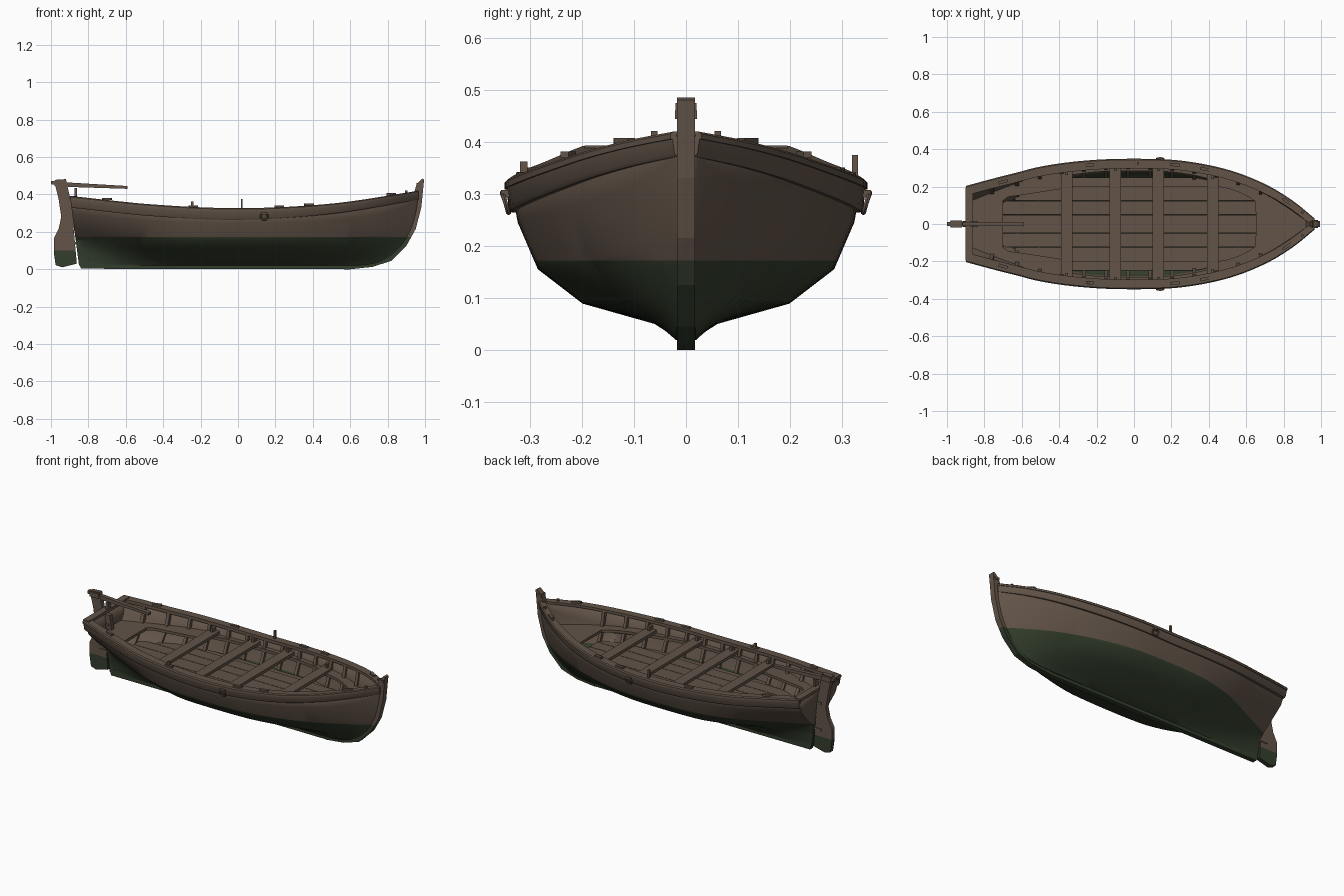
import bpy, bmesh, math
from mathutils import Matrix

if "Cube" in bpy.data.objects:
    bpy.data.objects.remove(bpy.data.objects["Cube"])


def material(name, rgb):
    m = bpy.data.materials.new(name)
    m.diffuse_color = (*rgb, 1)
    m.use_nodes = True
    m.node_tree.nodes["Principled BSDF"].inputs["Base Color"].default_value = m.diffuse_color
    return m


WOOD = material("brown_wood", (0.122, 0.088, 0.065))
GREEN = material("green_bottom_paint", (0.034, 0.048, 0.026))
WATERLINE = 0.172


def curve(x, pts):
    """Smooth interpolation through (x, value) points."""
    x = min(max(x, pts[0][0]), pts[-1][0])

    def slope(i):
        a, b = pts[max(i - 1, 0)], pts[min(i + 1, len(pts) - 1)]
        return (b[1] - a[1]) / (b[0] - a[0])
    for i in range(len(pts) - 1):
        (x0, y0), (x1, y1) = pts[i], pts[i + 1]
        if x <= x1:
            d = x1 - x0
            t = (x - x0) / d
            return (y0 * (1 + 2 * t) * (1 - t) ** 2 + slope(i) * d * t * (1 - t) ** 2
                    + y1 * t * t * (3 - 2 * t) + slope(i + 1) * d * t * t * (t - 1))


# Hull lines: beam, sheer, bottom, and normalised (height, width) sections
BEAM = [(-.85, .192), (-.7, .24), (-.5, .295), (-.25, .328), (0, .337), (.25, .327),
        (.5, .279), (.7, .202), (.85, .112), (.97, .014)]
SHEER = [(-.85, .385), (-.5, .343), (0, .32), (.5, .345), (.97, .415)]
BOTTOM = [(-.85, .02), (.3, .02), (.6, .02), (.72, .03), (.82, .07), (.9, .145), (.95, .235), (.97, .34)]
MID = [(0, .04), (.1, .18), (.23, .59), (.45, .845), (.75, .96), (1, 1)]
STERN = [(0, .06), (.2, .07), (.38, .12), (.52, .42), (.75, .85), (1, 1)]
BOW = [(0, .13), (.1, .25), (.23, .42), (.45, .66), (.75, .87), (1, 1)]


def beam(x): return curve(x, BEAM)
def sheer(x): return curve(x, SHEER)


def section(x):
    b, zs, zk = beam(x), sheer(x), curve(x, BOTTOM)
    if x < 0:
        t, end = min(max((-.2 - x) / .65, 0), 1) ** 1.7, STERN
    else:
        t, end = min(max((x - .2) / .7, 0), 1) ** 1.4, BOW
    return [(b * (m[1] * (1 - t) + e[1] * t), zk + (zs - zk) * (m[0] * (1 - t) + e[0] * t))
            for m, e in zip(MID, end)]


def halfw(x, z):
    s = section(x)
    for (y0, z0), (y1, z1) in zip(s, s[1:]):
        if z <= z1:
            return y0 + (y1 - y0) * max(0, (z - z0) / (z1 - z0))
    return s[-1][0]


def rake(p):
    x, y, z = p
    return (x - .13 * (z - .02) * max(0, (-.6 - x) / .25), y, z)


def span(a, b, n):
    return [a + (b - a) * i / n for i in range(n + 1)]


def finish(name, bm, cut=None, smooth=False, mirror=False, recalc=True):
    if recalc:
        bmesh.ops.recalc_face_normals(bm, faces=bm.faces)
    if cut is not None:
        bmesh.ops.bisect_plane(bm, geom=bm.verts[:] + bm.edges[:] + bm.faces[:],
                               plane_co=(0, 0, cut), plane_no=(0, 0, 1))
        for f in bm.faces:
            f.material_index = int(f.calc_center_median().z < cut)
    me = bpy.data.meshes.new(name)
    bm.to_mesh(me)
    bm.free()
    ob = bpy.data.objects.new(name, me)
    bpy.context.collection.objects.link(ob)
    me.materials.append(WOOD)
    me.materials.append(GREEN)
    if smooth:
        bpy.ops.object.select_all(action='DESELECT')
        ob.select_set(True)
        bpy.context.view_layer.objects.active = ob
        bpy.ops.object.shade_smooth_by_angle(angle=math.radians(35))
    if mirror:
        m = ob.modifiers.new("mirror", 'MIRROR')
        m.use_axis = (False, True, False)
    return ob


def loft(name, rings, mirror=True, smooth=False):
    bm = bmesh.new()
    vs = [[bm.verts.new(rake(p)) for p in r] for r in rings]
    n = len(rings[0])
    for a, b in zip(vs, vs[1:]):
        for i in range(n):
            bm.faces.new((a[i], a[(i + 1) % n], b[(i + 1) % n], b[i]))
    bm.faces.new(vs[0])
    bm.faces.new(vs[-1])
    return finish(name, bm, smooth=smooth, mirror=mirror)


def plate(name, pts, half, cut=None):
    """Side-view outline (x, z) given thickness in y."""
    bm = bmesh.new()
    f = bm.faces.new([bm.verts.new((x, -half, z)) for x, z in pts])
    r = bmesh.ops.extrude_face_region(bm, geom=[f])
    bmesh.ops.translate(bm, vec=(0, 2 * half, 0), verts=[v for v in r['geom'] if isinstance(v, bmesh.types.BMVert)])
    return finish(name, bm, cut=cut)


def box(name, c, size, mirror=False, turn=0):
    bm = bmesh.new()
    bmesh.ops.create_cube(bm, size=1, matrix=Matrix.Translation(c) @ Matrix.Rotation(turn, 4, 'Z')
                          @ Matrix.Diagonal((*size, 1)))
    return finish(name, bm, mirror=mirror)


# Hull shell with transom
bm = bmesh.new()
rows = []
for x in span(-.85, .9, 42) + [.92, .94, .955, .97]:
    s = section(x)
    pts = [(x, -y, z) for y, z in reversed(s)] + [(x, y, z) for y, z in s]
    rows.append([bm.verts.new(rake(p)) for p in pts])
n = len(rows[0])
for a, b in zip(rows, rows[1:]):
    for i in range(n - 1):
        bm.faces.new((a[i], a[i + 1], b[i + 1], b[i]))
for i in range(n // 2 - 1):
    bm.faces.new((rows[0][i], rows[0][n - 1 - i], rows[0][n - 2 - i], rows[0][i + 1]))
bmesh.ops.recalc_face_normals(bm, faces=bm.faces)
if min(bm.faces, key=lambda f: f.calc_center_median().z).normal.z > 0:
    bmesh.ops.reverse_faces(bm, faces=bm.faces)
hull = finish("hull", bm, cut=WATERLINE, smooth=True, recalc=False)
sol = hull.modifiers.new("planking", 'SOLIDIFY')
sol.thickness, sol.offset = .016, -1


# Gunwale cap and thicker top plank swept along the sheer
def rail(name, profile):
    loft(name, [[(x, max(beam(x) + o, 0), sheer(x) + u * (1 - .25 * max(x, 0))) for o, u in profile]
                for x in span(-.85, .965, 44)], smooth=True)


rail("gunwale_cap", [(-.04, -.012), (-.04, .007), (.006, .007), (.012, .001), (.012, -.012)])
rail("top_plank", [(-.02, -.056), (-.002, -.056), (.004, -.048), (.008, -.008), (-.02, -.008)])
box("transom_cap", (-.881, 0, .384), (.04, .39, .018))

# Keel, stem and sternpost
plate("keel", [(-.84, .003), (.6, 0), (.66, .03), (-.85, .04)], .014, WATERLINE)
plate("stem", [(.6, 0), (.72, .013), (.82, .045), (.9, .125), (.95, .215), (.98, .33), (.995, .48),
               (.985, .485), (.955, .455), (.945, .42), (.93, .3), (.89, .19), (.82, .1), (.72, .05), (.6, .03)],
      .017, WATERLINE)
box("stem_head_band", (.97, 0, .452), (.03, .042, .016))
plate("sternpost", [(-.84, .003), (-.8, .02), (-.85, .36), (-.9, .36), (-.868, .16)], .013, WATERLINE)

# Rudder and tiller
plate("rudder", [(-.98, .478), (-.92, .482), (-.895, .37), (-.877, .2), (-.862, .03), (-.94, .01), (-.975, .022),
                 (-.985, .09), (-.985, .165), (-.958, .22), (-.945, .28), (-.96, .38), (-.975, .44)], .013, .1)
plate("tiller", [(-1, .455), (-1, .472), (-.91, .464), (-.59, .445), (-.59, .43), (-.9, .44)], .012)
box("rudder_head_cheeks", (-.95, 0, .46), (.06, .04, .03))
box("tiller_rest", (-.868, 0, .41), (.014, .03, .05))
for z in (.14, .3):
    box("rudder_hinge", (-.885, 0, z), (.06, .034, .014))

# Floor boards, wide boards in the middle and a lower one at each side
FLOOR = .195
for y0, y1, top in ((0, .047, FLOOR), (.05, .122, FLOOR), (.125, .2, FLOOR), (.2, .248, FLOOR - .012)):
    rings = []
    for x in span(-.72, .68, 32):
        limit = halfw(x, top - .014) - .016
        if limit > y0 + .006:
            w = min(y1, limit)
            rings.append([(x, y0, top - .012), (x, y0, top), (x, w, top), (x, w, top - .012)])
    loft("floor_board", rings)


# Stern and bow benches with a cut-out well
def bench(name, xs, inner, z):
    rings = []
    for x in xs:
        a, b = inner(x), halfw(x, z - .016) - .01
        b = max(b, a + .002)
        rings.append([(x, a, z - .016), (x, a, z), (x, b, z), (x, b, z - .016)])
    loft(name, rings)


bench("stern_bench", span(-.845, -.69, 5) + [-.688, -.665] + span(-.62, -.37, 6),
      lambda x: 0 if x < -.689 else .125 if x < -.687 else .145 + .045 * (x + .665) / .295, .275)
bench("bow_bench", span(.42, .62, 6) + [.65, .652] + span(.68, .92, 6),
      lambda x: 0 if x > .651 else .2 - .08 * ((x - .42) / .23) ** 2, .277)

# Rowing seats with knees
for x in (-.36, -.1, .13, .42):
    w = halfw(x, .27) - .01
    box("seat", (x, 0, .279), (.062, 2 * w, .018))
    box("seat_knee", (x, w - .018, .297), (.016, .03, .03), mirror=True)

# Ribs and stringer inside the hull
for i in range(13):
    x = -.74 + .118 * i
    rings = []
    for z in span(max(.1, curve(x, BOTTOM) + .06), sheer(x) - .008, 6):
        y = halfw(x, z)
        a, b = max(y - .034, 0), max(y - .01, .004)
        rings.append([(x - .009, a, z), (x + .009, a, z), (x + .009, b, z), (x - .009, b, z)])
    loft("rib", rings)
rings = []
for x in span(-.6, .62, 24):
    y = halfw(x, .248)
    rings.append([(x, y - .04, .248), (x, y - .04, .266), (x, y - .01, .266), (x, y - .01, .248)])
loft("seat_stringer", rings)

# Small pads, cleats and pins along the gunwale
for x in (-.7, -.24, .22, .38, .82):
    turn = math.atan((beam(x + .02) - beam(x - .02)) / .04)
    box("gunwale_pad", (x, beam(x) - .014, sheer(x) + .01), (.05, .016, .012), True, turn)
box("oarlock_pin", (.02, .325, .35), (.01, .012, .05))
box("thole_pin", (-.245, -.312, .345), (.012, .014, .034))
for x in (.8, .9):
    box("cleat_post", (x, beam(x) - .012, sheer(x) + .01), (.012, .012, .014), True)

# Side rings
bm = bmesh.new()
M, m = 12, 6
angles = [[(2 * math.pi * i / M, 2 * math.pi * j / m) for j in range(m)] for i in range(M)]
g = [[bm.verts.new((.14 + (.019 + .005 * math.cos(q)) * math.cos(p),
                    .347 + .005 * math.sin(q) + .006 * math.sin(p),
                    .283 + (.019 + .005 * math.cos(q)) * math.sin(p))) for p, q in row] for row in angles]
for i in range(M):
    for j in range(m):
        bm.faces.new((g[i][j], g[(i + 1) % M][j], g[(i + 1) % M][(j + 1) % m], g[i][(j + 1) % m]))
finish("side_ring", bm, smooth=True, mirror=True)
box("ring_bracket", (.14, .343, .3), (.03, .026, .014), mirror=True)
